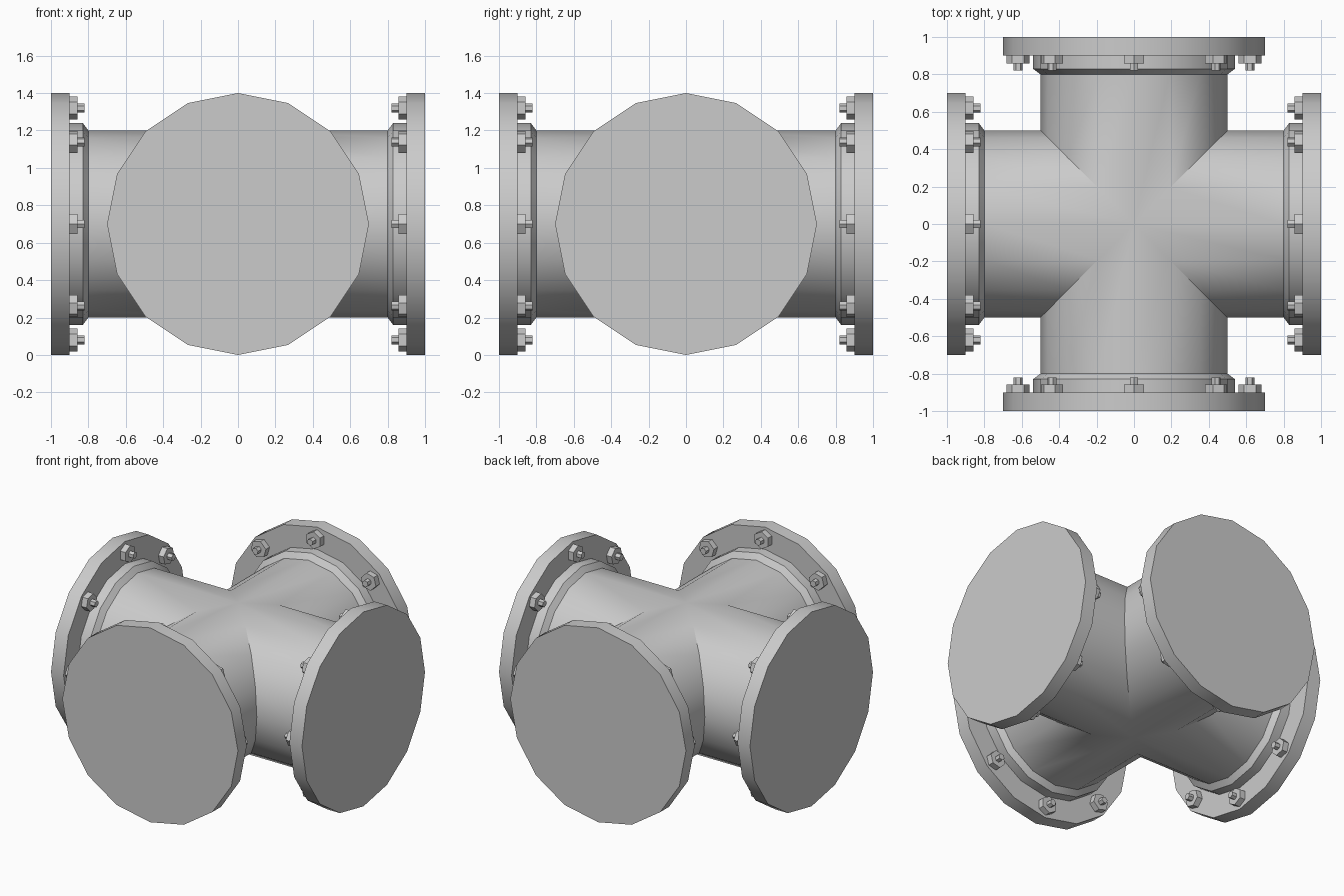
import bpy, bmesh, math
from mathutils import Matrix

cube = bpy.data.objects.get("Cube")
if cube:
    bpy.data.objects.remove(cube, do_unlink=True)

SIDES = 16
PIPE_R = 0.5
CENTRE = Matrix.Translation((0, 0, 0.7))
ARMS = {"left": 0, "back": 90, "right": 180, "front": 270}

metal = bpy.data.materials.new("light grey metal")
metal.use_nodes = True
grey = (0.6, 0.6, 0.6, 1)
metal.diffuse_color = grey
metal.node_tree.nodes["Principled BSDF"].inputs["Base Color"].default_value = grey


def turned(bm, rings, sides, caps=True, matrix=Matrix()):
    """Skin rings about the x axis; each ring is (x or x(y), radius)."""
    loops = []
    for x, r in rings:
        loop = []
        for i in range(sides):
            a = math.tau * i / sides
            y, z = r * math.cos(a), r * math.sin(a)
            loop.append(bm.verts.new(matrix @ Matrix.Translation((x(y) if callable(x) else x, y, z)).translation))
        loops.append(loop)
    for a, b in zip(loops, loops[1:]):
        for i in range(sides):
            j = (i + 1) % sides
            bm.faces.new((a[i], a[j], b[j], b[i]))
    if caps:
        bm.faces.new(loops[0])
        bm.faces.new(loops[-1])


def finish(bm, name):
    bmesh.ops.remove_doubles(bm, verts=bm.verts, dist=0.0001)
    bmesh.ops.recalc_face_normals(bm, faces=bm.faces)
    mesh = bpy.data.meshes.new(name)
    bm.to_mesh(mesh)
    bm.free()
    mesh.materials.append(metal)
    obj = bpy.data.objects.new(name, mesh)
    bpy.context.collection.objects.link(obj)
    bpy.ops.object.select_all(action="DESELECT")
    obj.select_set(True)
    bpy.context.view_layer.objects.active = obj
    bpy.ops.object.shade_smooth_by_angle(angle=math.radians(30))


def arm_matrix(degrees):
    return CENTRE @ Matrix.Rotation(math.radians(degrees), 4, "Z")


# Four pipe arms mitred together into one cross
bm = bmesh.new()
for degrees in ARMS.values():
    turned(bm, [(abs, PIPE_R), (0.8, PIPE_R)], SIDES, False, arm_matrix(degrees))
finish(bm, "cross_pipe")

for side, degrees in ARMS.items():
    arm = arm_matrix(degrees)

    # Blank flange plate
    bm = bmesh.new()
    turned(bm, [(0.9, 0.7), (1.0, 0.7)], SIDES, True, arm)
    finish(bm, side + "_flange")

    # Chamfered collar behind the flange
    bm = bmesh.new()
    turned(bm, [(0.8, PIPE_R), (0.83, 0.54), (0.9, 0.54)], SIDES, False, arm)
    finish(bm, side + "_collar")

    # Ring of eight hex nuts with protruding studs
    bm = bmesh.new()
    for k in range(8):
        place = arm @ Matrix.Rotation(math.tau * k / 8, 4, "X") @ Matrix.Translation((0, 0.62, 0))
        turned(bm, [(0.858, 0.062), (0.9, 0.062)], 6, True, place)
        turned(bm, [(0.82, 0.024), (0.858, 0.024)], 6, True, place)
    finish(bm, side + "_bolts")
